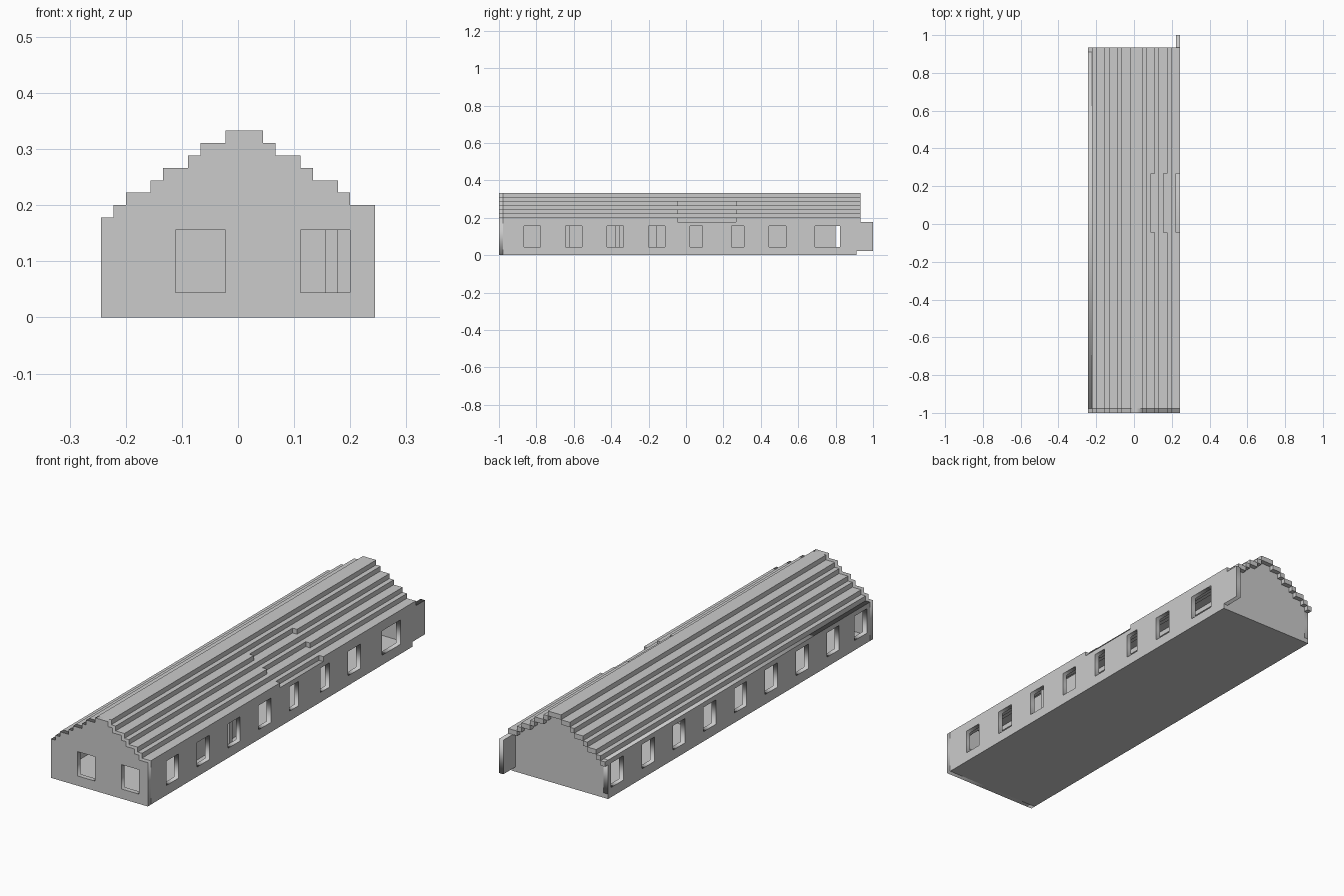
import bpy, bmesh
from mathutils import Matrix, Vector

if "Cube" in bpy.data.objects:
    bpy.data.objects.remove(bpy.data.objects["Cube"])

U = 1 / 45  # one block unit


def box(bm, x0, x1, y0, y1, z0, z1):
    m = (Matrix.Translation(Vector((x0 + x1, y0 + y1, z0 + z1)) * U / 2)
         @ Matrix.Diagonal(((x1 - x0) * U, (y1 - y0) * U, (z1 - z0) * U, 1)))
    bmesh.ops.create_cube(bm, size=1, matrix=m)


def boxes(name, items):
    bm = bmesh.new()
    for b in items:
        box(bm, *b)
    me = bpy.data.meshes.new(name)
    bm.to_mesh(me)
    bm.free()
    ob = bpy.data.objects.new(name, me)
    bpy.context.collection.objects.link(ob)
    return ob


def rect(a, b, z0=2, z1=7):
    return [(a, z0), (b, z0), (b, z1), (a, z1)]


def panel(name, loops, d0, d1, side):
    """Flat wall with openings: the first loop is the outline, the rest are holes."""
    cu = bpy.data.curves.new(name, 'CURVE')
    cu.dimensions = '2D'
    cu.fill_mode = 'BOTH'
    cu.extrude = (d1 - d0) / 2 * U
    for loop in loops:
        s = cu.splines.new('POLY')
        s.points.add(len(loop) - 1)
        for p, (a, b) in zip(s.points, loop):
            p.co = (a * U, b * U, 0, 1)
        s.use_cyclic_u = True
    ob = bpy.data.objects.new(name, cu)
    bpy.context.collection.objects.link(ob)
    c = (d0 + d1) / 2 * U
    if side:
        ob.matrix_world = Matrix(((0, 0, 1, c), (1, 0, 0, 0), (0, 1, 0, 0), (0, 0, 0, 1)))
    else:
        ob.matrix_world = Matrix(((1, 0, 0, 0), (0, 0, -1, c), (0, 1, 0, 0), (0, 0, 0, 1)))
    bpy.ops.object.select_all(action='DESELECT')
    ob.select_set(True)
    bpy.context.view_layer.objects.active = ob
    bpy.ops.object.convert(target='MESH')


# roof steps as (x start, x end, top)
ridge = [(-1, 2, 15)]
inner = [(2, 3, 14), (3, 4, 13), (4, 6, 12), (6, 7, 11), (7, 9, 10), (9, 10, 9)]
right = [(2, 3, 14), (3, 5, 13), (5, 6, 12), (6, 8, 11), (8, 9, 10), (9, 11, 9)]
left = [(-10, -9, 9), (-9, -7, 10), (-7, -6, 11), (-6, -4, 12), (-4, -3, 13), (-3, -1, 14)]


def gable(steps, base, drop):
    pts = [(steps[0][0], base)]
    for a, b, t in steps:
        pts += [(a, t - drop), (b, t - drop)]
    return pts + [(steps[-1][1], base)]


# floor slab
boxes("floor", [(-11, 11, -44, 41, 0, 1)])

# long side walls with windows
right_windows = [(-39, -35), (-29, -25), (-19, -15), (-9, -5), (1, 4), (11, 14), (20, 24), (31, 37)]
left_windows = [(-43, -39)] + [(s, s + 4) for s in range(-34, 37, 10)]
panel("right_wall", [rect(-44, 45, 1, 8)] + [rect(*w) for w in right_windows], 10, 11, True)
panel("left_wall", [rect(-44, 41, 1, 8)] + [rect(*w) for w in left_windows], -11, -10, True)

# front and back gables
panel("front_gable", [gable([(-11, -10, 8)] + left + ridge + right, 0, 0),
                      rect(-5, -1), rect(5, 9)], -45, -44, False)
panel("back_gable", [gable(left + ridge + right[:-1] + [(9, 10, 9)], 1, 1)], 40, 41, False)

# stepped roof, with the right slope set in along its middle stretch
roof = [(a, b, -44, 42, t - 1, t) for a, b, t in left + ridge]
roof += [(a, b, y0, y1, t - 1, t) for steps, y0, y1 in
         ((right, -44, -2), (inner, -2, 12), (right, 12, 42)) for a, b, t in steps]
roof.append((-11, -10, 41, 42, 7, 8))
boxes("stepped_roof", roof)

# inside partitions
boxes("partitions", [(7, 8, -28, -7, 1, 8), (8, 10, -17, -16, 1, 8), (-8, 5, 7, 8, 1, 8)])
